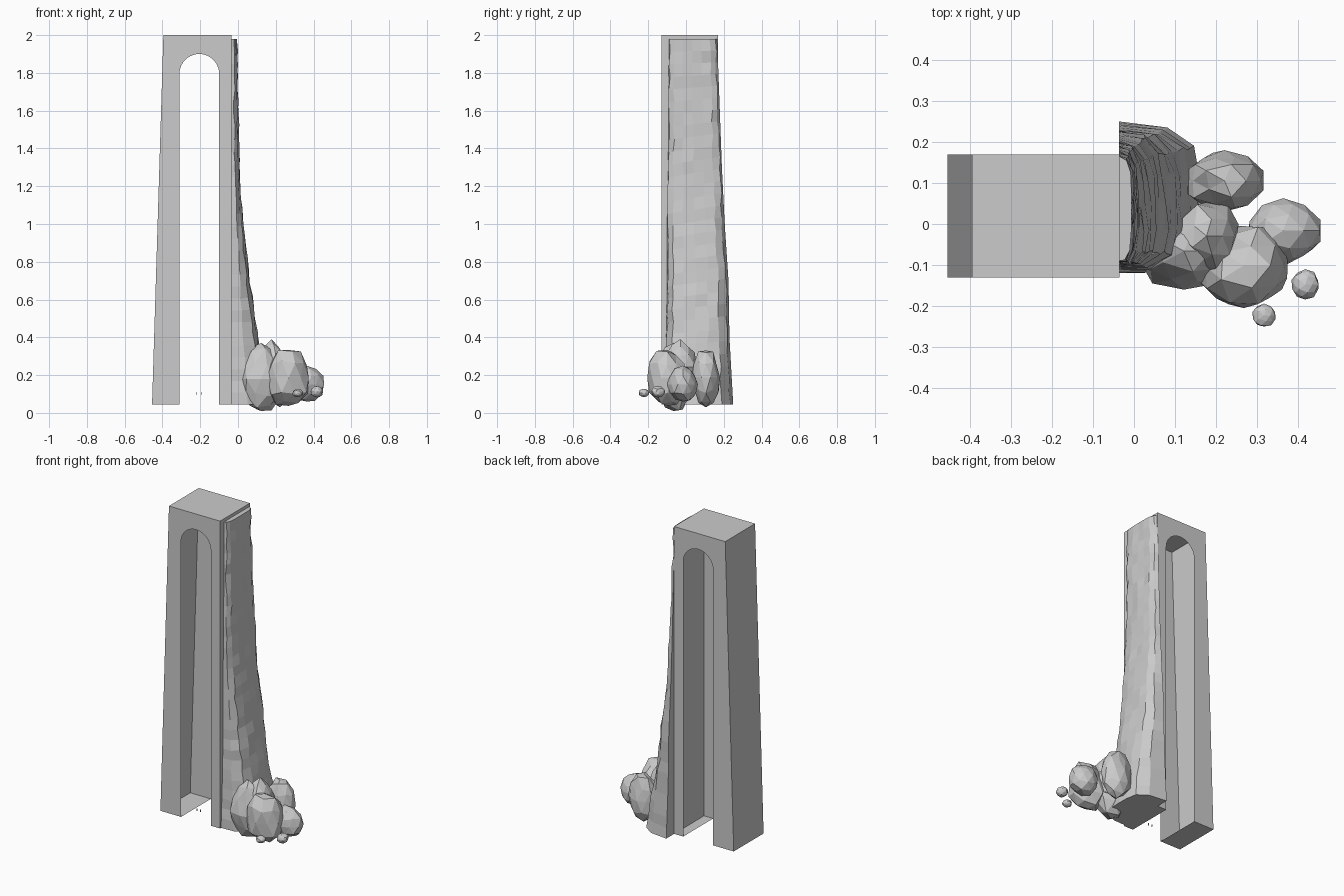
import bpy, bmesh, math, random
from mathutils import Vector

if "Cube" in bpy.data.objects:
    bpy.data.objects.remove(bpy.data.objects["Cube"], do_unlink=True)

rng = random.Random(4)

stone = bpy.data.materials.new("grey stone")
stone.use_nodes = True
GREY = (0.6, 0.6, 0.6, 1)
stone.diffuse_color = GREY
stone.node_tree.nodes["Principled BSDF"].inputs["Base Color"].default_value = GREY


def finish(name, bm, recalc=True):
    if recalc:
        bmesh.ops.recalc_face_normals(bm, faces=bm.faces)
    mesh = bpy.data.meshes.new(name)
    bm.to_mesh(mesh)
    bm.free()
    mesh.materials.append(stone)
    obj = bpy.data.objects.new(name, mesh)
    bpy.context.collection.objects.link(obj)
    return obj


def lerp_table(table, z):
    """Interpolate rows of (z, values...) at height z."""
    for low, high in zip(table, table[1:]):
        if z <= high[0]:
            t = (z - low[0]) / (high[0] - low[0])
            return [a + (b - a) * t for a, b in zip(low[1:], high[1:])]
    return table[-1][1:]


# Hollow arch tower: outer walls and pierced front and back, open inside
base, front_y, back_y = 0.045, -0.13, 0.17
radius, mid, spring = 0.105, -0.205, 1.795
outer = [(-0.31, base), (-0.455, base), (-0.395, 2), (-0.035, 2), (-0.035, base), (-0.10, base)]
steps = 20
curve = [(mid + radius * math.cos(math.pi * i / steps),
          spring + radius * math.sin(math.pi * i / steps)) for i in range(steps + 1)]
outline = outer + curve
bm = bmesh.new()
front = [bm.verts.new((x, front_y, z)) for x, z in outline]
back = [bm.verts.new((x, back_y, z)) for x, z in outline]
bm.faces.new(front)
bm.faces.new(back[::-1])
for i in range(len(outer) - 1):
    bm.faces.new((front[i], back[i], back[i + 1], front[i + 1]))
finish("arch_tower", bm)

# Rock face leaning on the tower: height, outer x, lowest y, highest y
rock_profile = [
    (0.045, 0.16, -0.12, 0.25),
    (0.40, 0.105, -0.105, 0.23),
    (0.70, 0.062, -0.10, 0.225),
    (1.00, 0.026, -0.10, 0.205),
    (1.30, 0.006, -0.095, 0.19),
    (1.98, -0.006, -0.09, 0.165),
]
# Cross-section: fraction of depth, fraction of width
section = [(0, 0), (0.45, 0.01), (0.85, 0.10), (0.98, 0.28), (1, 0.47),
           (0.99, 0.66), (0.93, 0.84), (0.6, 0.96), (0, 1)]
bm = bmesh.new()
rings = []
levels = 30
for k in range(levels + 1):
    ring = []
    for j, (depth, width) in enumerate(section):
        # Rows climb towards the back, giving the slanted strata
        slope = 0.05 * math.sin(math.pi * k / levels) * (width - 0.5)
        z = 0.045 + 1.935 * k / levels + slope
        x_out, y_low, y_high = lerp_table(rock_profile, z)
        x = -0.036 + depth * (x_out + 0.036)
        y = y_low + width * (y_high - y_low)
        if 0 < k < levels and depth > 0:
            x += rng.uniform(-0.005, 0.005)
            y += rng.uniform(-0.006, 0.006)
        ring.append(bm.verts.new((x, y, z)))
    rings.append(ring)
n = len(section)
for low, high in zip(rings, rings[1:]):
    for j in range(n):
        m = (j + 1) % n
        bm.faces.new((low[j], low[m], high[m], high[j]))
bm.faces.new(rings[0][::-1])
bm.faces.new(rings[-1])
finish("rock_face", bm)


# Faceted boulders
def boulder(name, centre, half, jitter=0.1):
    bm = bmesh.new()
    bmesh.ops.create_icosphere(bm, subdivisions=2, radius=1)
    for v in bm.verts:
        v.co *= 1 + rng.uniform(-jitter, jitter)
    bmesh.ops.dissolve_limit(bm, angle_limit=math.radians(14),
                             verts=bm.verts, edges=bm.edges)
    for axis in range(3):
        low = min(v.co[axis] for v in bm.verts)
        high = max(v.co[axis] for v in bm.verts)
        for v in bm.verts:
            t = (v.co[axis] - low) / (high - low) * 2 - 1
            v.co[axis] = centre[axis] + t * half[axis]
    return finish(name, bm)


boulder("boulder_back", (0.218, 0.105, 0.18), (0.098, 0.075, 0.15))
boulder("boulder_peak", (0.175, -0.035, 0.25), (0.08, 0.088, 0.14), 0.13)
boulder("boulder_inner", (0.12, -0.065, 0.19), (0.12, 0.095, 0.18))
boulder("boulder_front", (0.262, -0.105, 0.185), (0.112, 0.1, 0.148))
boulder("boulder_outer", (0.365, -0.02, 0.155), (0.09, 0.083, 0.095))
boulder("pebble_outer", (0.417, -0.147, 0.112), (0.033, 0.037, 0.03), 0.06)
boulder("pebble_front", (0.317, -0.222, 0.105), (0.028, 0.028, 0.022), 0.06)

# Two tiny chips hanging in the doorway
for side, x in (("right", -0.218), ("left", -0.194)):
    bm = bmesh.new()
    bmesh.ops.create_cube(bm, size=1)
    for v in bm.verts:
        v.co = Vector((x, -0.1, 0.103)) + Vector((v.co.x * 0.004, v.co.y * 0.004, v.co.z * 0.014))
    finish("doorway_chip_" + side, bm)
